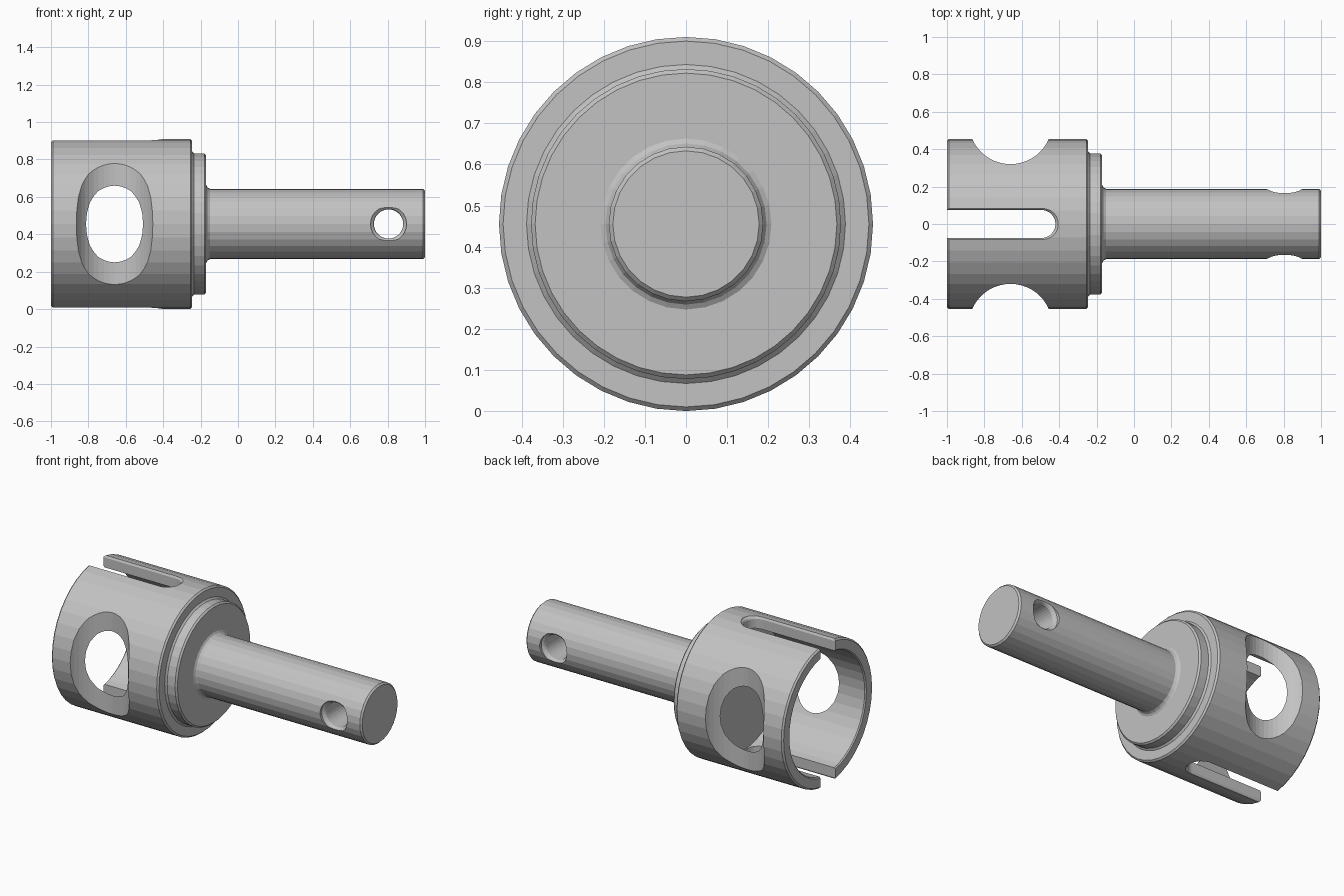
import bpy, bmesh
from math import cos, sin, pi
from mathutils import Matrix, Vector

AXIS_Z = 0.455

if "Cube" in bpy.data.objects:
    bpy.data.objects.remove(bpy.data.objects["Cube"], do_unlink=True)

steel = bpy.data.materials.new("steel grey")
steel.use_nodes = True
COLOUR = (0.54, 0.54, 0.54, 1)
steel.diffuse_color = COLOUR
steel.node_tree.nodes["Principled BSDF"].inputs["Base Color"].default_value = COLOUR


def make_object(name, bm):
    bmesh.ops.remove_doubles(bm, verts=bm.verts, dist=1e-5)
    bmesh.ops.recalc_face_normals(bm, faces=bm.faces)
    mesh = bpy.data.meshes.new(name)
    bm.to_mesh(mesh)
    bm.free()
    mesh.materials.append(steel)
    obj = bpy.data.objects.new(name, mesh)
    bpy.context.collection.objects.link(obj)
    return obj


def turned(name, profile, steps):
    """Revolve (x, radius) points around the long axis."""
    bm = bmesh.new()
    verts = [bm.verts.new((x, 0, r)) for x, r in profile]
    edges = [bm.edges.new(pair) for pair in zip(verts, verts[1:])]
    bmesh.ops.spin(bm, geom=verts + edges, cent=(0, 0, 0), axis=(1, 0, 0),
                   angle=2 * pi, steps=steps, use_duplicate=False)
    bmesh.ops.translate(bm, verts=bm.verts, vec=(0, 0, AXIS_Z))
    return make_object(name, bm)


def cutter(name, centre, half_length, levels, tilt=0.0, arc=24):
    """Stadium-shaped cutter, mirrored about its middle; levels are (radius, height)."""
    bm = bmesh.new()
    rings = []
    for r, h in [(r, -h) for r, h in reversed(levels)] + levels:
        ring = []
        for side in (1, -1):
            for i in range(arc + 1):
                a = pi * i / arc - pi / 2
                ring.append(bm.verts.new((side * (half_length + r * cos(a)),
                                          side * r * sin(a), h)))
        rings.append(ring)
    n = len(rings[0])
    for low, high in zip(rings, rings[1:]):
        for i in range(n):
            j = (i + 1) % n
            bm.faces.new((low[i], low[j], high[j], high[i]))
    bm.faces.new(rings[0])
    bm.faces.new(rings[-1])
    bm.transform(Matrix.Translation(Vector(centre)) @ Matrix.Rotation(tilt, 4, 'X'))
    obj = make_object(name, bm)
    obj.hide_render = True
    return obj


def cut(target, tool):
    mod = target.modifiers.new("cut", 'BOOLEAN')
    mod.operation = 'DIFFERENCE'
    mod.solver = 'EXACT'
    mod.object = tool
    bpy.context.view_layer.objects.active = target
    bpy.ops.object.modifier_apply(modifier=mod.name)
    bpy.data.objects.remove(tool, do_unlink=True)


# Hollow cup with its stepped collar
cup = turned("cup_and_collar", [
    (-0.415, 0), (-0.415, 0.381), (-0.993, 0.381), (-1, 0.388),
    (-1, 0.445), (-0.99, 0.455), (-0.255, 0.455), (-0.245, 0.445),
    (-0.245, 0.388), (-0.235, 0.377), (-0.18, 0.377), (-0.17, 0.367),
    (-0.17, 0)], 40)

# Scalloped side windows
for y in (-0.543, 0.543):
    cut(cup, cutter("window_cutter", (-0.66, y, AXIS_Z), 0, [(0.223, 0.6)]))

# Open slot through top and bottom, with eased outer edges
cut(cup, cutter("slot_cutter", (-0.85, 0, AXIS_Z), 0.355,
                [(0.075, 0.435), (0.079, 0.443), (0.09, 0.452), (0.09, 0.6)]))

# Shaft with a filleted base and rounded tip
shaft = turned("shaft", [
    (-0.3, 0), (-0.3, 0.208), (-0.17, 0.208), (-0.163, 0.196), (-0.15, 0.188),
    (0.99, 0.188), (1, 0.178), (1, 0)], 28)

# Cross pin hole with a flared mouth
cut(shaft, cutter("pin_hole_cutter", (0.805, 0, AXIS_Z), 0,
                  [(0.078, 0.15), (0.084, 0.161), (0.096, 0.17), (0.096, 0.3)],
                  tilt=pi / 2, arc=16))
